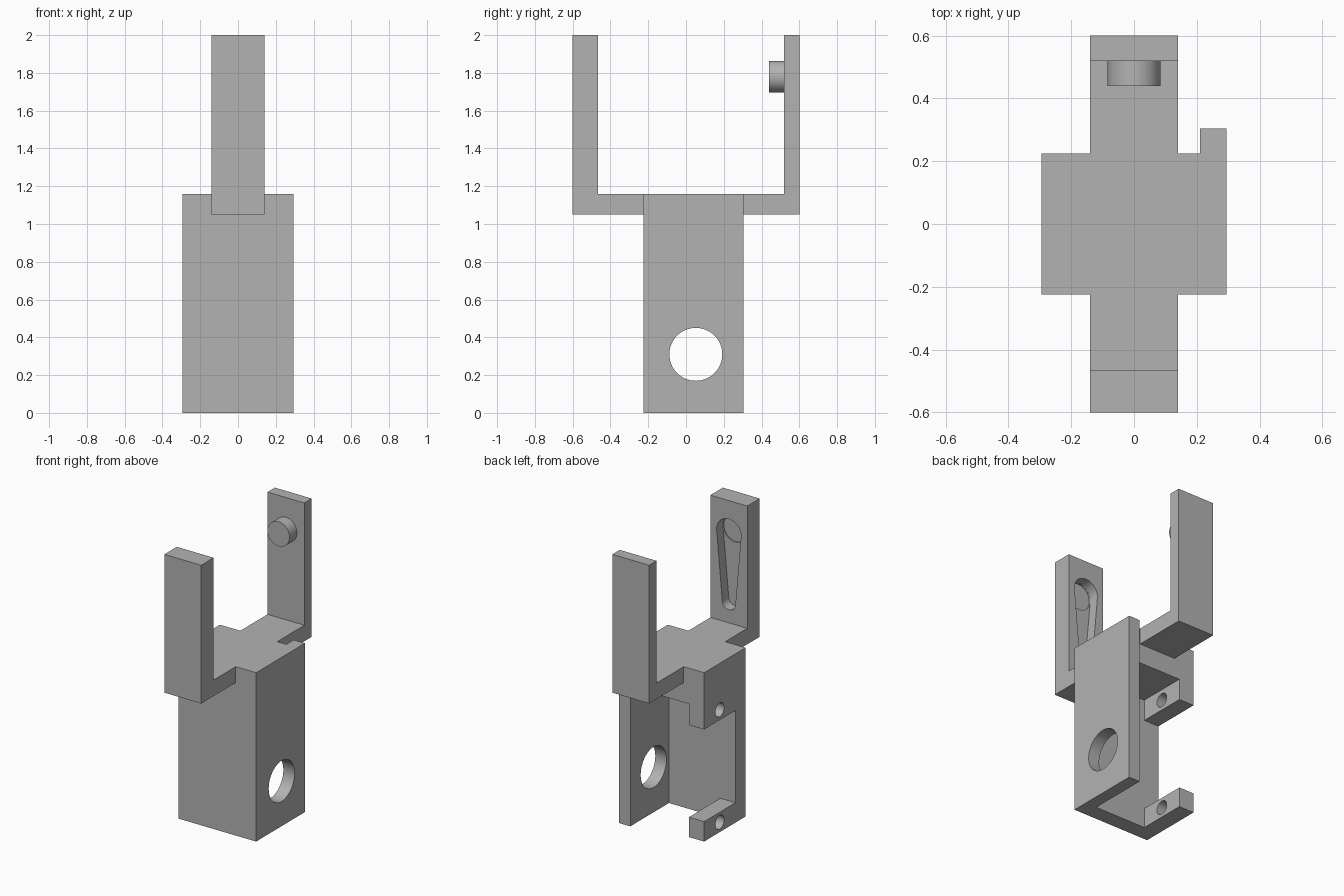
import bpy, bmesh, math
from mathutils import Vector

default = bpy.data.objects.get("Cube")
if default:
    bpy.data.objects.remove(default, do_unlink=True)

grey = bpy.data.materials.new("plain grey")
grey.use_nodes = True
COLOUR = (0.45, 0.45, 0.45, 1)
grey.diffuse_color = COLOUR
grey.node_tree.nodes["Principled BSDF"].inputs["Base Color"].default_value = COLOUR


def prism(name, profile, axis, start, end, hidden=False):
    """Extrude a 2D profile along an axis between two positions."""
    def place(a, b, c):
        return Vector({"x": (c, a, b), "y": (a, c, b), "z": (a, b, c)}[axis])
    bm = bmesh.new()
    base = bm.faces.new([bm.verts.new(place(a, b, start)) for a, b in profile])
    grown = bmesh.ops.extrude_face_region(bm, geom=[base])["geom"]
    moved = [g for g in grown if isinstance(g, bmesh.types.BMVert)]
    bmesh.ops.translate(bm, verts=moved, vec=place(0, 0, end - start))
    bmesh.ops.recalc_face_normals(bm, faces=bm.faces)
    mesh = bpy.data.meshes.new(name)
    bm.to_mesh(mesh)
    bm.free()
    mesh.materials.append(grey)
    obj = bpy.data.objects.new(name, mesh)
    bpy.context.collection.objects.link(obj)
    if hidden:
        obj.hide_render = True
        obj.hide_viewport = True
        obj.display_type = "WIRE"
    return obj


def rect(a0, a1, b0, b1):
    return [(a0, b0), (a1, b0), (a1, b1), (a0, b1)]


def arc(a, b, r, first=0, last=360, steps=64):
    closed = last - first == 360
    count = steps if closed else steps + 1
    angles = [math.radians(first + (last - first) * i / steps) for i in range(count)]
    return [(a + r * math.cos(t), b + r * math.sin(t)) for t in angles]


def cut(target, name, profile, axis, start, end):
    cutter = prism(name + "_cutter", profile, axis, start, end, hidden=True)
    mod = target.modifiers.new(name, "BOOLEAN")
    mod.operation = "DIFFERENCE"
    mod.solver = "EXACT"
    mod.object = cutter


def smooth(obj):
    bpy.ops.object.select_all(action="DESELECT")
    obj.select_set(True)
    bpy.context.view_layer.objects.active = obj
    bpy.ops.object.shade_smooth_by_angle(angle=math.radians(30))


HALF, BACK, TOP = 0.295, 0.225, 1.16

# Housing: block with one longer side wall, hollowed from the back and below
housing = prism("housing", [(-HALF, -BACK), (HALF, -BACK), (HALF, 0.305),
                            (0.21, 0.305), (0.21, BACK), (-HALF, BACK)], "z", 0, TOP)
cut(housing, "cavity", rect(-0.18, 0.21, -0.115, 0.5), "z", -0.1, 0.915)
cut(housing, "side_window", rect(-0.115, 0.5, 0.137, 0.77), "x", -0.4, -0.1)
cut(housing, "large_hole", arc(0.052, 0.31, 0.14), "x", 0.15, 0.4)
for label, height in (("lower", 0.068), ("upper", 0.84)):
    cut(housing, label + "_tab_hole", arc(0.055, height, 0.047), "x", -0.4, -0.1)

# Front arm with a tapered keyway on its inner face
front_arm = prism("front_arm", [(-0.6, 1.05), (-BACK, 1.05), (-BACK, TOP),
                                (-0.465, TOP), (-0.465, 2), (-0.6, 2)], "x", -0.14, 0.14)
keyway = arc(0, 1.78, 0.093, -4, 184, 40) + arc(0, 1.3, 0.05, 184, 356, 32)
cut(front_arm, "keyway", keyway, "y", -0.535, -0.4)
cut(front_arm, "peg_socket", arc(0, 1.78, 0.092), "y", -0.543, -0.5)

# Rear arm with its peg
rear_arm = prism("rear_arm", [(BACK, 1.05), (0.6, 1.05), (0.6, 2),
                              (0.52, 2), (0.52, TOP), (BACK, TOP)], "x", -0.14, 0.14)
peg = prism("peg", arc(0, 1.78, 0.084), "y", 0.44, 0.52)

for part in (housing, front_arm, rear_arm, peg):
    smooth(part)
